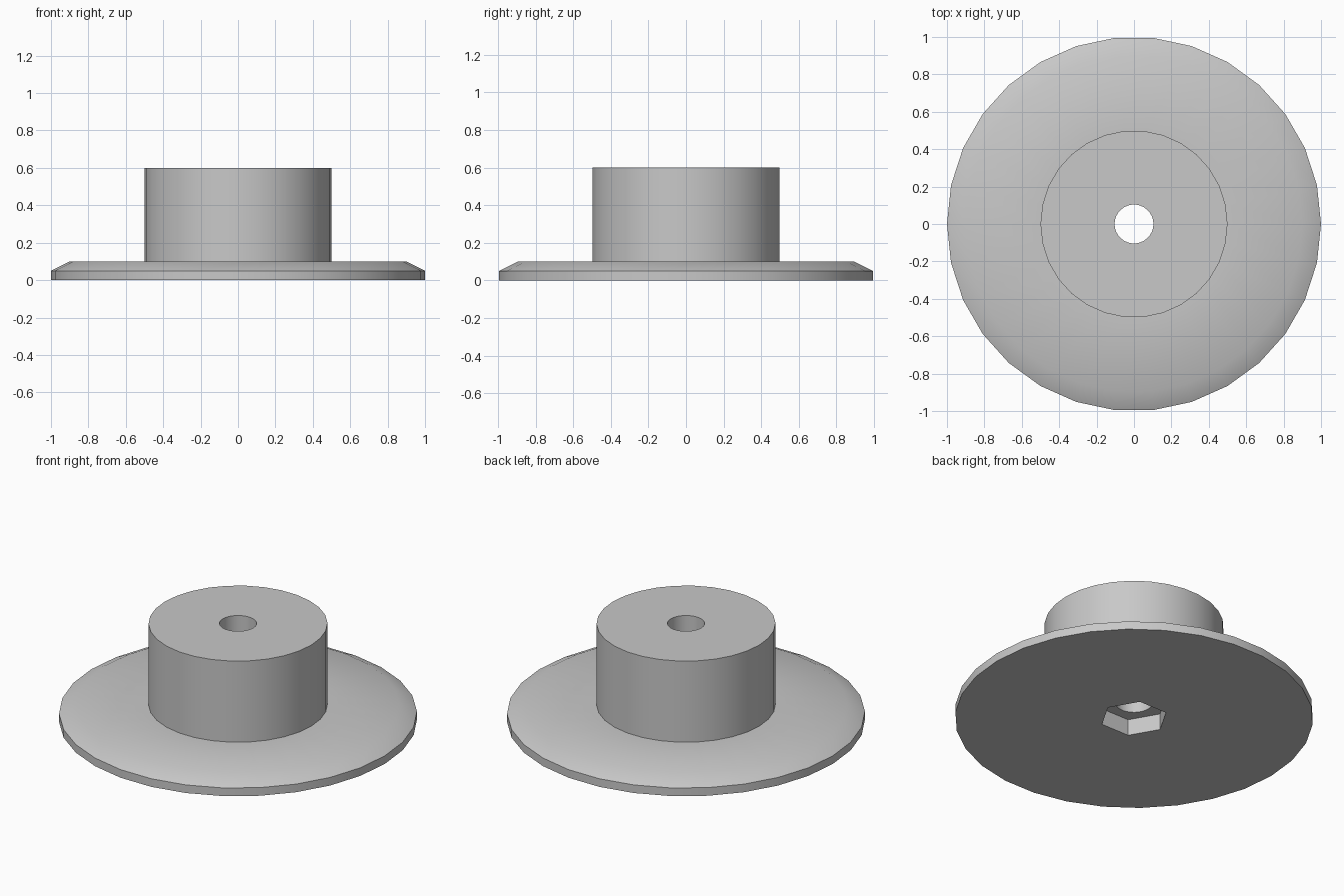
import bpy
import bmesh
from math import cos, sin, radians

SIDES = 30
STEP = 360 / SIDES

default_cube = bpy.data.objects.get("Cube")
if default_cube:
    bpy.data.objects.remove(default_cube, do_unlink=True)

grey = bpy.data.materials.new("plain grey")
grey.use_nodes = True
colour = (0.58, 0.58, 0.58, 1)
grey.diffuse_color = colour
grey.node_tree.nodes["Principled BSDF"].inputs["Base Color"].default_value = colour


def circle(radius):
    return lambda angle: radius


def hexagon(radius):
    # Distance from the centre to a hexagon with a corner on +x
    return lambda angle: radius * cos(radians(30)) / cos(radians(angle % 60 - 30))


def build_rings(name, rings):
    """Join a series of (outline, height) rings into a surface."""
    bm = bmesh.new()
    loops = []
    for outline, z in rings:
        loop = []
        for i in range(SIDES):
            angle = i * STEP
            r = outline(angle)
            loop.append(bm.verts.new((r * cos(radians(angle)), r * sin(radians(angle)), z)))
        loops.append(loop)
    for a, b in zip(loops, loops[1:]):
        for i in range(SIDES):
            j = (i + 1) % SIDES
            bm.faces.new((a[i], a[j], b[j], b[i]))
    mesh = bpy.data.meshes.new(name)
    bm.to_mesh(mesh)
    bm.free()
    mesh.materials.append(grey)
    obj = bpy.data.objects.new(name, mesh)
    bpy.context.collection.objects.link(obj)
    bpy.ops.object.select_all(action="DESELECT")
    obj.select_set(True)
    bpy.context.view_layer.objects.active = obj
    bpy.ops.object.shade_smooth_by_angle(angle=radians(30))
    return obj


bore = circle(0.104)
nut = hexagon(0.19)
hub_wall = circle(0.5)
rim = circle(1.0)
plate_top = 0.1
hub_top = 0.6

# Flange: nut recess seat and walls, underside, rim, bevel and top
build_rings("flange", [
    (bore, plate_top), (nut, plate_top), (nut, 0), (rim, 0),
    (rim, 0.05), (circle(0.9), plate_top), (hub_wall, plate_top),
])

# Hub: outer wall, top face and through bore
build_rings("hub", [
    (hub_wall, plate_top), (hub_wall, hub_top), (bore, hub_top), (bore, plate_top),
])
